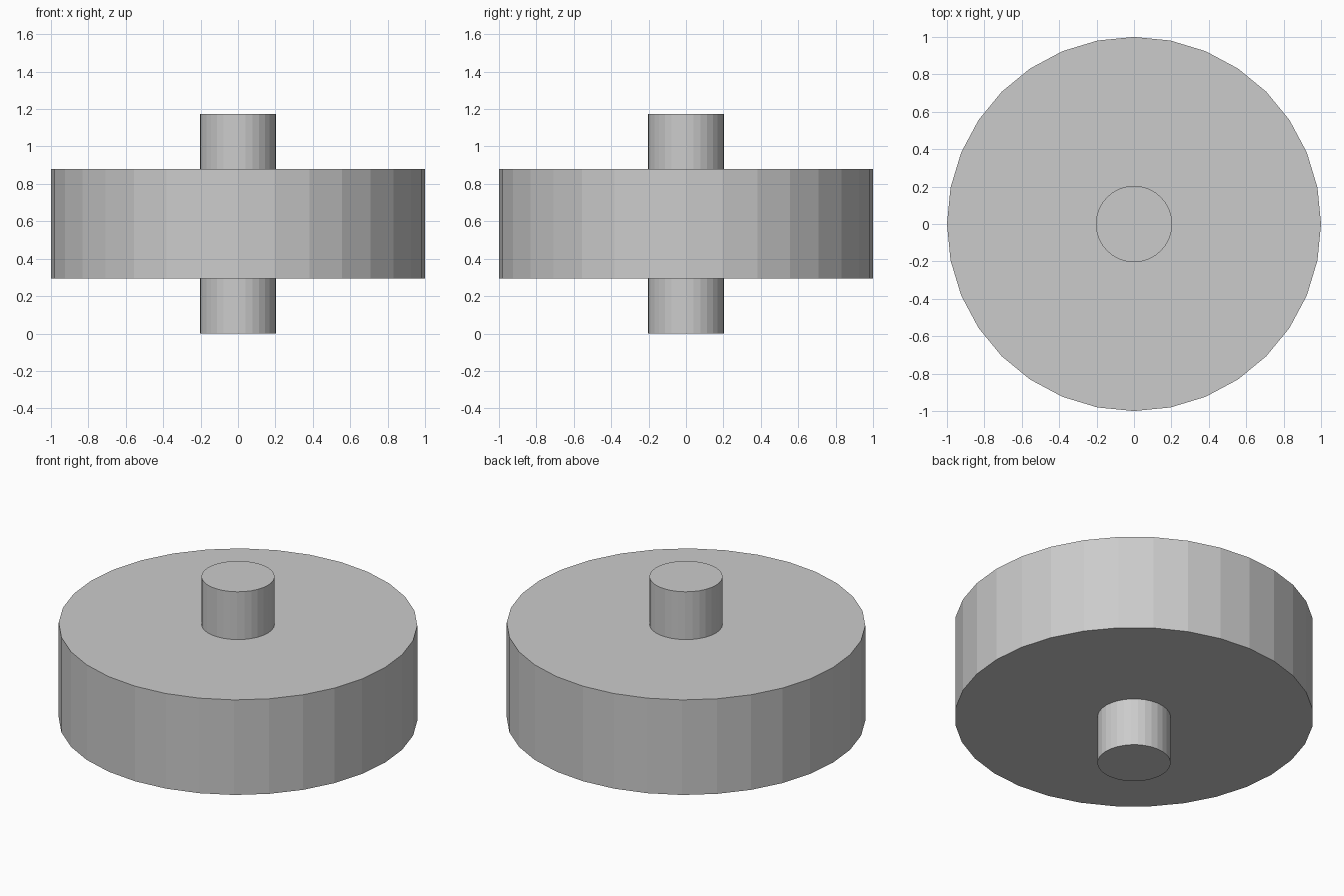
import bpy

if "Cube" in bpy.data.objects:
    bpy.data.objects.remove(bpy.data.objects["Cube"])

SIDES = 32


def cylinder(name, radius, z_low, z_high):
    bpy.ops.mesh.primitive_cylinder_add(
        vertices=SIDES, radius=radius, depth=z_high - z_low,
        location=(0, 0, (z_low + z_high) / 2))
    obj = bpy.context.object
    obj.name = name
    return obj


# Wide flat-faced disc
cylinder("wheel_disc", 1.0, 0.295, 0.88)

# Thin axle passing through the disc and sticking out on both sides
cylinder("axle", 0.204, 0.0, 1.174)
